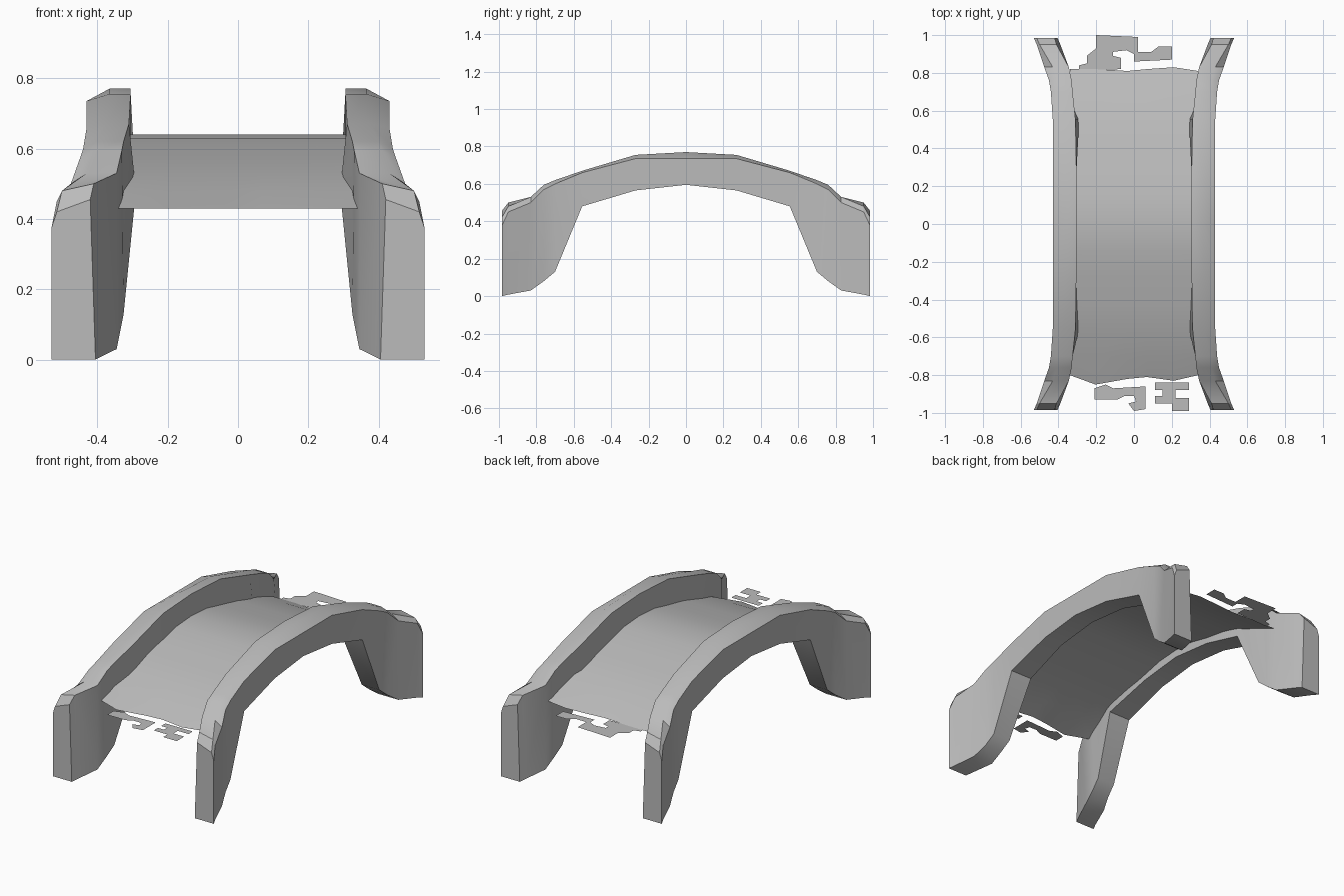
import bpy, bmesh

cube = bpy.data.objects.get("Cube")
if cube:
    bpy.data.objects.remove(cube)


def material(name, value):
    m = bpy.data.materials.new(name)
    m.use_nodes = True
    col = (value, value, value, 1)
    m.diffuse_color = col
    m.node_tree.nodes["Principled BSDF"].inputs["Base Color"].default_value = col
    return m


stone = material("grey stone", 0.5)


def make_object(name, bm, angle=0.5, fix_normals=False):
    if fix_normals:
        bmesh.ops.recalc_face_normals(bm, faces=bm.faces)
    mesh = bpy.data.meshes.new(name)
    bm.to_mesh(mesh)
    bm.free()
    mesh.materials.append(stone)
    obj = bpy.data.objects.new(name, mesh)
    bpy.context.collection.objects.link(obj)
    bpy.ops.object.select_all(action="DESELECT")
    obj.select_set(True)
    bpy.context.view_layer.objects.active = obj
    bpy.ops.object.shade_smooth_by_angle(angle=angle)
    return obj


def bridge_rows(bm, rows, closed):
    for a, b in zip(rows, rows[1:]):
        n = len(a)
        for i in range(n if closed else n - 1):
            j = (i + 1) % n
            bm.faces.new((a[i], a[j], b[j], b[i]))


# Arched side walls with legs: one section per station, mirrored front to back
# y, outer x, shoulder z, ridge x, ridge z, inner top x, inner top z, inner low x, low z
stations = [
    (0, .43, .735, .365, .77, .305, .77, .305, .595),
    (.27, .43, .735, .365, .755, .305, .755, .305, .565),
    (.555, .43, .66, .375, .67, .31, .67, .29, .48),
    (.7, .44, .60, .40, .62, .325, .62, .325, .13),
    (.76, .45, .57, .41, .595, .33, .595, .335, .08),
    (.83, .475, .50, .43, .53, .345, .53, .345, .03),
    (.95, .515, .45, .50, .48, .41, .50, .39, .008),
    (.985, .53, .375, .515, .42, .42, .455, .405, 0),
]


def wall_section(bm, side, s):
    y, xo, zs, xr, zr, xt, zt, xl, zl = s
    ring = [(xo, zl), (xo, zs), (xr, zr), (xt, zt), (xl, zl)]
    return [bm.verts.new((x, side * y, z)) for x, z in ring]


bm = bmesh.new()
rows = [wall_section(bm, -1, s) for s in reversed(stations[1:])]
rows += [wall_section(bm, 1, s) for s in stations]
bridge_rows(bm, rows, True)
bm.faces.new(rows[0])
bm.faces.new(rows[-1])
walls = make_object("side_walls", bm, fix_normals=True)
walls.modifiers.new("Mirror", "MIRROR")

# Curved deck sheet with worn, uneven ends
columns = [-1, -.6, -.1, .2, .62, 1]
front_wear = [.80, .85, .82, .81, .83, .80]
back_wear = [.82, .82, .81, .82, .83, .81]
half_arch = [(0, .64), (.14, .63), (.27, .60), (.42, .57), (.56, .53), (.7, .48)]


def deck_row(bm, ys, z, half_width):
    return [bm.verts.new((c * half_width, y, z)) for c, y in zip(columns, ys)]


bm = bmesh.new()
rows = [deck_row(bm, [-y for y in front_wear], .43, .34)]
for y, z in reversed(half_arch[1:]):
    rows.append(deck_row(bm, [-y] * len(columns), z, .31 + .03 * y))
for y, z in half_arch:
    rows.append(deck_row(bm, [y] * len(columns), z, .31 + .03 * y))
rows.append(deck_row(bm, back_wear, .43, .34))
bridge_rows(bm, rows, False)
for f in bm.faces:
    f.normal_update()
    if f.normal.z < 0:
        f.normal_flip()
make_object("deck", bm, angle=0.6)

# Loose paving at both ends, outlines in hundredths of a unit
paving = {
    "front_paving_right": [(-21, -87), (-15, -85), (-11, -87), (6, -86), (6, -98),
                           (0, -99), (-3, -95), (1, -94), (0, -91), (-5, -91),
                           (-9, -93), (-21, -93)],
    "front_paving_left": [(11, -84), (29, -84), (29, -88), (22, -88), (22, -92),
                          (29, -92), (29, -99), (20, -99), (20, -95), (11, -95),
                          (11, -91), (15, -91), (15, -88), (11, -88)],
    "back_paving_middle": [(-20, 100), (2, 99), (2, 91), (9, 91), (13, 94), (20, 94),
                           (20, 87), (0, 86), (0, 90), (-4, 92), (-12, 91), (-20, 92)],
    "back_paving_right": [(-29, 81), (-29, 84), (-25, 85), (-25, 89), (-20, 93),
                          (-11, 93), (-11, 89), (-7, 88), (-7, 82)],
}
for name, outline in paving.items():
    bm = bmesh.new()
    face = bm.faces.new([bm.verts.new((x / 100, y / 100, .43)) for x, y in outline])
    face.normal_update()
    if face.normal.z < 0:
        face.normal_flip()
    make_object(name, bm)
